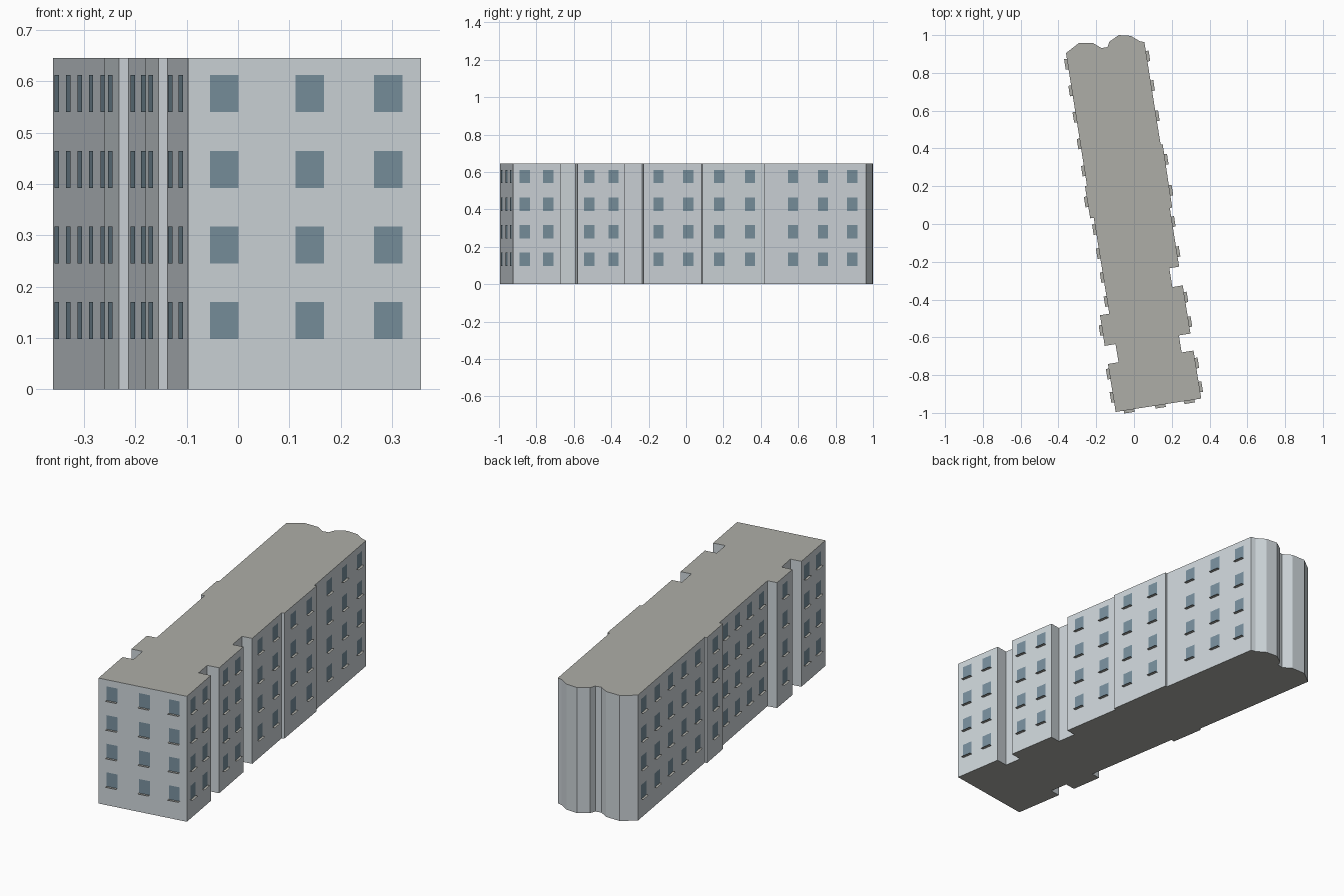
import bpy, bmesh
from mathutils import Vector

if "Cube" in bpy.data.objects:
    bpy.data.objects.remove(bpy.data.objects["Cube"])

H = 0.645                              # building height
SILLS = (0.098, 0.245, 0.392, 0.540)   # bottom of each window row
WIN_W, WIN_H = 0.056, 0.072
SILL_D = 0.015


def material(name, rgb):
    m = bpy.data.materials.new(name)
    m.diffuse_color = (*rgb, 1)
    m.use_nodes = True
    m.node_tree.nodes["Principled BSDF"].inputs["Base Color"].default_value = m.diffuse_color
    return m


wall_mat = material("wall_grey", (0.62, 0.67, 0.70))
roof_mat = material("roof_grey", (0.42, 0.42, 0.39))
glass_mat = material("window_glass", (0.19, 0.28, 0.34))

# Footprint, counter-clockwise: (x, y, window centres along y for the wall that starts here)
plan = [
    # front wall
    (-0.097, -0.995, (-0.984, -0.958, -0.934)),
    # right side with two recesses and shallow steps
    (0.356, -0.924, (-0.863, -0.737)),
    (0.315, -0.670, ()), (0.252, -0.680, ()), (0.238, -0.590, ()),
    (0.299, -0.580, (-0.518, -0.388)),
    (0.258, -0.325, ()), (0.203, -0.334, ()), (0.187, -0.234, ()),
    (0.239, -0.226, (-0.147, 0.012)),
    (0.190, 0.083, ()),
    (0.202, 0.088, (0.178, 0.342)),
    (0.152, 0.422, ()),
    (0.141, 0.420, (0.572, 0.732, 0.888)),
    # twin bay ends at the back
    (0.055, 0.963, ()), (0.030, 0.968, ()), (-0.017, 0.996, ()), (-0.080, 1.0, ()),
    (-0.130, 0.966, ()), (-0.140, 0.937, ()), (-0.172, 0.931, ()),
    (-0.215, 0.957, ()), (-0.293, 0.957, ()),
    # left side
    (-0.360, 0.905, (0.847, 0.706, 0.566, 0.425, 0.282)),
    (-0.249, 0.203, ()),
    (-0.260, 0.201, (0.118,)),
    (-0.232, 0.030, ()),
    (-0.213, 0.033, (-0.028, -0.155, -0.282, -0.409)),
    (-0.131, -0.475, ()),
    (-0.180, -0.483, (-0.562,)),
    (-0.155, -0.645, ()), (-0.098, -0.636, ()), (-0.082, -0.732, ()),
    (-0.138, -0.741, (-0.793, -0.916)),
]


def finish(name, bm, mats):
    me = bpy.data.meshes.new(name)
    bm.to_mesh(me)
    bm.free()
    for m in mats:
        me.materials.append(m)
    ob = bpy.data.objects.new(name, me)
    bpy.context.collection.objects.link(ob)
    return ob


# Building block: extruded footprint, roof and underside in the roof colour
bm = bmesh.new()
base = bm.faces.new([bm.verts.new((x, y, 0)) for x, y, _ in plan])
ext = bmesh.ops.extrude_face_region(bm, geom=[base], use_keep_orig=True)
bmesh.ops.translate(bm, vec=(0, 0, H),
                    verts=[g for g in ext["geom"] if isinstance(g, bmesh.types.BMVert)])
bmesh.ops.recalc_face_normals(bm, faces=bm.faces)
for f in bm.faces:
    f.material_index = 1 if abs(f.normal.z) > 0.5 else 0
finish("building_block", bm, [wall_mat, roof_mat])

# Windows: flat panes just off the walls, each with a thin projecting sill
panes, ledges = bmesh.new(), bmesh.new()


def quad(bm, *pts):
    bm.faces.new([bm.verts.new(p) for p in pts])


for i, (x, y, centres) in enumerate(plan):
    a = Vector((x, y, 0))
    b = Vector((*plan[(i + 1) % len(plan)][:2], 0))
    along = (b - a).normalized()
    out = Vector((along.y, -along.x, 0))
    for c in centres:
        mid = a.lerp(b, (c - a.y) / (b.y - a.y))
        for z in SILLS:
            up = Vector((0, 0, WIN_H))
            p = mid + Vector((0, 0, z))
            l, r = p - along * WIN_W / 2, p + along * WIN_W / 2
            o = out * 0.002
            quad(panes, l + o, r + o, r + o + up, l + o + up)
            d = out * SILL_D
            quad(ledges, l, l + d, r + d, r)

finish("window_panes", panes, [glass_mat])
finish("window_sills", ledges, [roof_mat])
